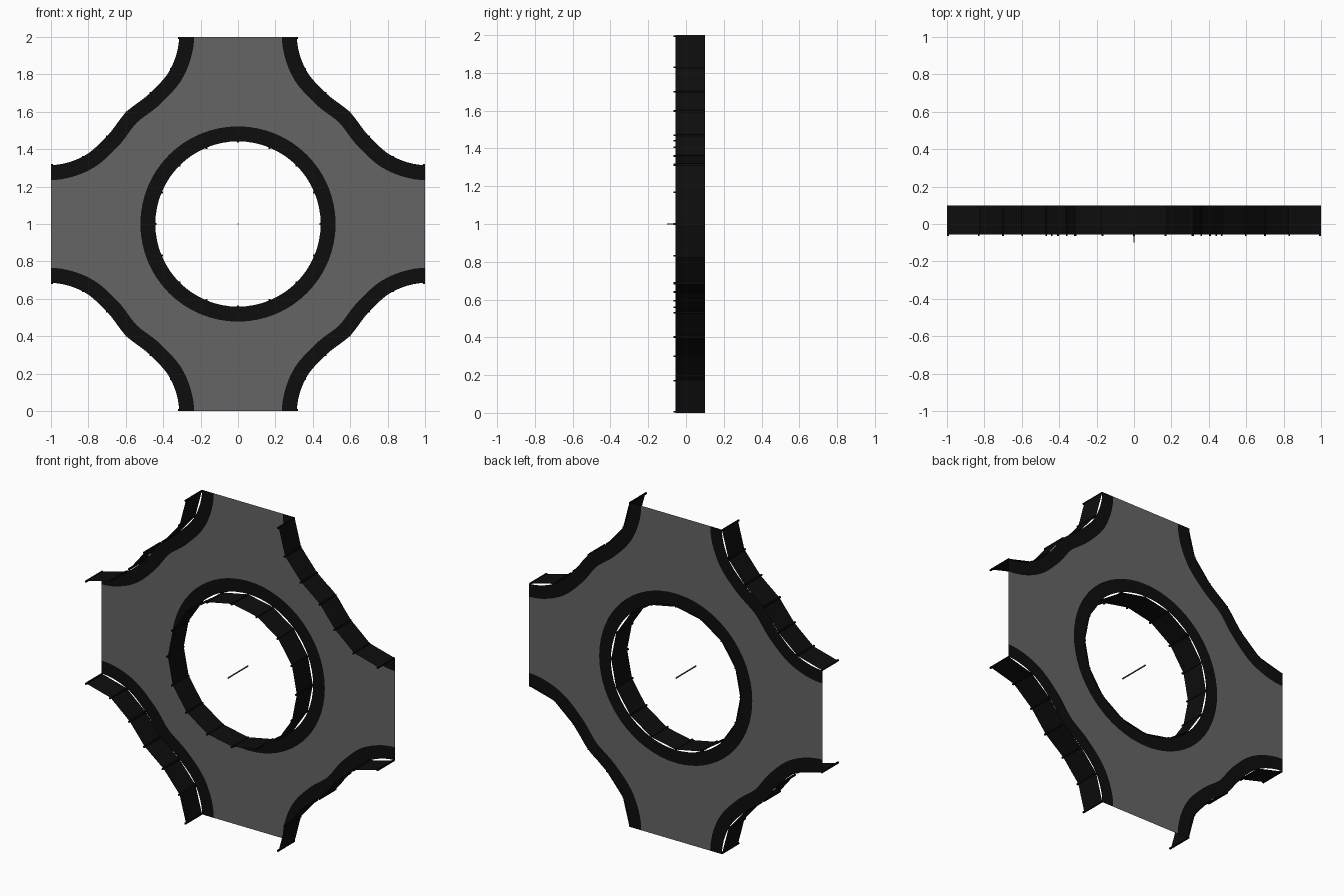
import bpy, bmesh
from math import cos, sin, pi
from mathutils import Vector, Matrix

if "Cube" in bpy.data.objects:
    bpy.data.objects.remove(bpy.data.objects["Cube"])

FACE_Y, RIM_Y, POST_Y = 0.1, -0.055, -0.065
BAND = 0.08


def material(name, v):
    m = bpy.data.materials.new(name)
    m.diffuse_color = (v, v, v, 1)
    m.use_nodes = True
    m.node_tree.nodes["Principled BSDF"].inputs["Base Color"].default_value = m.diffuse_color
    return m


GREY = material("plate_grey", 0.13)
BLACK = material("trim_black", 0.004)


def finish(bm, name, mat):
    me = bpy.data.meshes.new(name)
    bm.to_mesh(me)
    bm.free()
    me.materials.append(mat)
    ob = bpy.data.objects.new(name, me)
    bpy.context.collection.objects.link(ob)
    return ob


def p3(p, y):
    return Vector((p[0], y, p[1] + 1))


def strip(name, a, ya, b, yb, mat):
    """Ribbon of quads between two rows of points."""
    bm = bmesh.new()
    va = [bm.verts.new(p3(p, ya)) for p in a]
    vb = [bm.verts.new(p3(p, yb)) for p in b]
    for i in range(len(a) - 1):
        bm.faces.new((va[i], va[i + 1], vb[i + 1], vb[i]))
    return finish(bm, name, mat)


def posts(name, pts, y0, y1, size, mat):
    """Thin square rods running front to back."""
    bm = bmesh.new()
    for p in pts:
        m = Matrix.Translation(p3(p, (y0 + y1) / 2)) @ Matrix.Diagonal((size, y1 - y0, size, 1))
        bmesh.ops.create_cube(bm, size=1, matrix=m)
    return finish(bm, name, mat)


def spline(pts, n):
    """Smooth curve through pts[1:-1], with its normals."""
    out, nor = [], []
    for i in range(1, len(pts) - 2):
        a, b, c, d = pts[i - 1:i + 3]
        for k in range(n + (i == len(pts) - 3)):
            t = k / n
            out.append(0.5 * (2 * b + (c - a) * t + (2 * a - 5 * b + 4 * c - d) * t * t
                              + (3 * b - a - 3 * c + d) * t ** 3))
            tan = 0.5 * ((c - a) + 2 * t * (2 * a - 5 * b + 4 * c - d)
                         + 3 * t * t * (3 * b - a - 3 * c + d))
            nor.append(Vector((tan.y, -tan.x)).normalized())
    return out, nor


def ring(r, n):
    return [Vector((r * cos(2 * pi * i / n), r * sin(2 * pi * i / n))) for i in range(n + 1)]


def turned(pts, k):
    return [Matrix.Rotation(-k * pi / 2, 2) @ p for p in pts]


# corner cut-out: key points, smooth curve and inset curve
half = [Vector(p) for p in ((0.315, 1.0), (0.36, 0.83), (0.47, 0.70))]
keys = half + [Vector((0.598, 0.598))] + [Vector((p.y, p.x)) for p in reversed(half)]
ext = [Vector((0.36, 1.17))] + keys + [Vector((1.17, 0.36))]
curve, normals = spline(ext, 8)
inset = [p + n * BAND for p, n in zip(curve, normals)]

# grey face plate
bm = bmesh.new()
outline = [p for k in range(4) for p in turned(inset, k)]
for loop in (outline, ring(0.522, 64)[:-1]):
    vs = [bm.verts.new(p3(p, FACE_Y)) for p in loop]
    for i in range(len(vs)):
        bm.edges.new((vs[i - 1], vs[i]))
bmesh.ops.triangle_fill(bm, edges=bm.edges[:], use_beauty=True, normal=(0, -1, 0))
finish(bm, "face_plate", GREY)

# corner bands, rim walls and posts
rods = [Vector((min(p.x, 0.994), min(p.y, 0.994))) for p in keys]
for k in range(4):
    strip(f"corner_band_{k}", turned(curve, k), FACE_Y, turned(inset, k), FACE_Y, BLACK)
    strip(f"corner_wall_{k}", turned(keys, k), RIM_Y, turned(keys, k), FACE_Y, BLACK)
    posts(f"corner_posts_{k}", turned(rods, k), POST_Y, FACE_Y, 0.009, BLACK)

# central hole band, 16-sided wall and posts
strip("hole_band", ring(0.442, 64), FACE_Y, ring(0.522, 64), FACE_Y, BLACK)
hole = ring(0.44, 16)
strip("hole_wall", hole, RIM_Y, hole, FACE_Y, BLACK)
posts("hole_posts", hole[:-1], POST_Y, FACE_Y, 0.009, BLACK)

# centre pin
posts("centre_pin", [Vector((0, 0))], -0.1, 0.1, 0.006, GREY)
